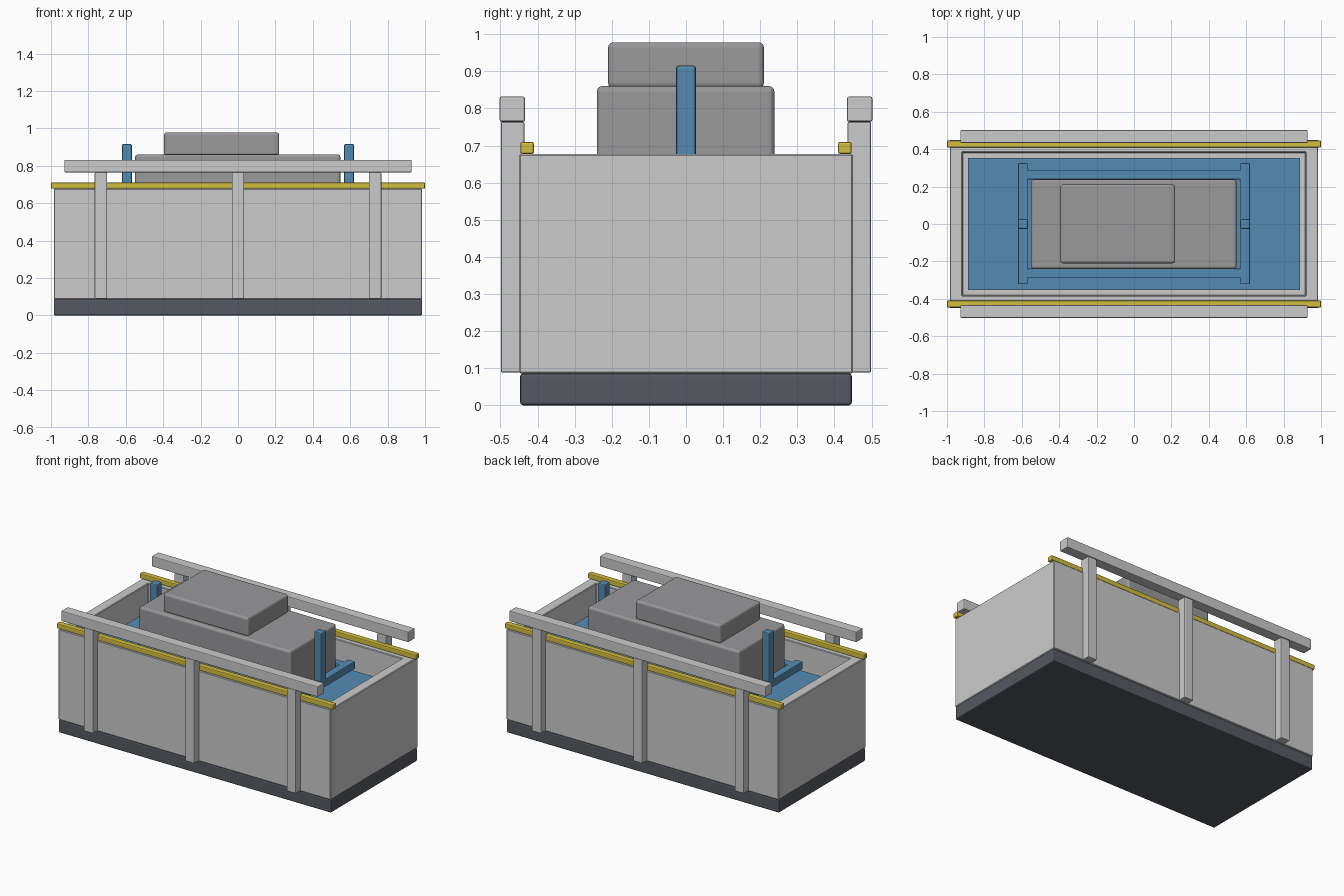
import bpy, bmesh

if "Cube" in bpy.data.objects:
    bpy.data.objects.remove(bpy.data.objects["Cube"])


def material(name, rgb):
    m = bpy.data.materials.new(name)
    m.diffuse_color = (*rgb, 1.0)
    m.use_nodes = True
    m.node_tree.nodes["Principled BSDF"].inputs["Base Color"].default_value = m.diffuse_color
    return m


DARK = material("dark_grey", (0.09, 0.10, 0.12))
LIGHT = material("light_grey", (0.58, 0.58, 0.60))
GREY = material("mid_grey", (0.32, 0.32, 0.33))
BLUE = material("blue", (0.09, 0.26, 0.45))
YELLOW = material("yellow", (0.65, 0.52, 0.05))


def finish(name, bm, mat, bevel, segments):
    mesh = bpy.data.meshes.new(name)
    bm.to_mesh(mesh)
    bm.free()
    mesh.materials.append(mat)
    ob = bpy.data.objects.new(name, mesh)
    bpy.context.collection.objects.link(ob)
    if bevel:
        mod = ob.modifiers.new("Bevel", 'BEVEL')
        mod.width = bevel
        mod.segments = segments
    return ob


def box_bmesh(x, y, z):
    """Box from (min, max) pairs."""
    bm = bmesh.new()
    bmesh.ops.create_cube(bm, size=1)
    for v in bm.verts:
        for i, (lo, hi) in enumerate((x, y, z)):
            v.co[i] = hi if v.co[i] > 0 else lo
    return bm


def box(name, x, y, z, mat, bevel=0.005, segments=2):
    return finish(name, box_bmesh(x, y, z), mat, bevel, segments)


def mid(c, w):
    return (c - w / 2, c + w / 2)


# Base plinth
box("base", (-0.985, 0.985), (-0.447, 0.447), (0, 0.086), DARK, 0.008)

# Open tank: the top is inset, then extruded down to form the cavity
bm = box_bmesh((-0.985, 0.985), (-0.45, 0.45), (0.086, 0.677))
top = max(bm.faces, key=lambda f: f.calc_center_median().z)
bmesh.ops.inset_region(bm, faces=[top], thickness=0.095)
pit = bmesh.ops.extrude_discrete_faces(bm, faces=[top])["faces"][0]
for v in pit.verts:
    v.co.z = 0.18
finish("tank", bm, LIGHT, 0.004, 1)

# Water filling the tank
box("water", (-0.888, 0.888), (-0.353, 0.353), (0.185, 0.52), BLUE, 0)

# Machine housing and its cap
box("machine_body", (-0.55, 0.547), (-0.24, 0.238), (0.53, 0.86), GREY, 0.014, 3)
box("machine_cap", (-0.395, 0.22), (-0.21, 0.21), (0.855, 0.978), GREY, 0.014, 3)

# Support frame: end bars, uprights and long side bars
for side, s in (("left", -1), ("right", 1)):
    box(f"frame_end_bar_{side}", mid(s * 0.594, 0.05), (-0.322, 0.325),
        (0.55, 0.60), BLUE, 0.004)
    box(f"frame_upright_{side}", mid(s * 0.594, 0.054), (-0.027, 0.027),
        (0.55, 0.916), BLUE, 0.008)

for side, s in (("front", -1), ("back", 1)):
    box(f"frame_side_bar_{side}", (-0.575, 0.575), mid(s * 0.264, 0.05),
        (0.55, 0.598), BLUE, 0.004)
    # Yellow edge strip on the rim
    box(f"edge_strip_{side}", (-1, 1), mid(s * 0.428, 0.037),
        (0.677, 0.71), YELLOW, 0.006)
    # Handrail and its posts
    box(f"handrail_{side}", (-0.928, 0.928), mid(s * 0.468, 0.068),
        (0.764, 0.832), LIGHT, 0.005)
    for i, x in enumerate((-0.733, 0, 0.733)):
        box(f"rail_post_{side}_{i + 1}", mid(x, 0.066), mid(s * 0.467, 0.064),
            (0.088, 0.764), LIGHT, 0.005)
